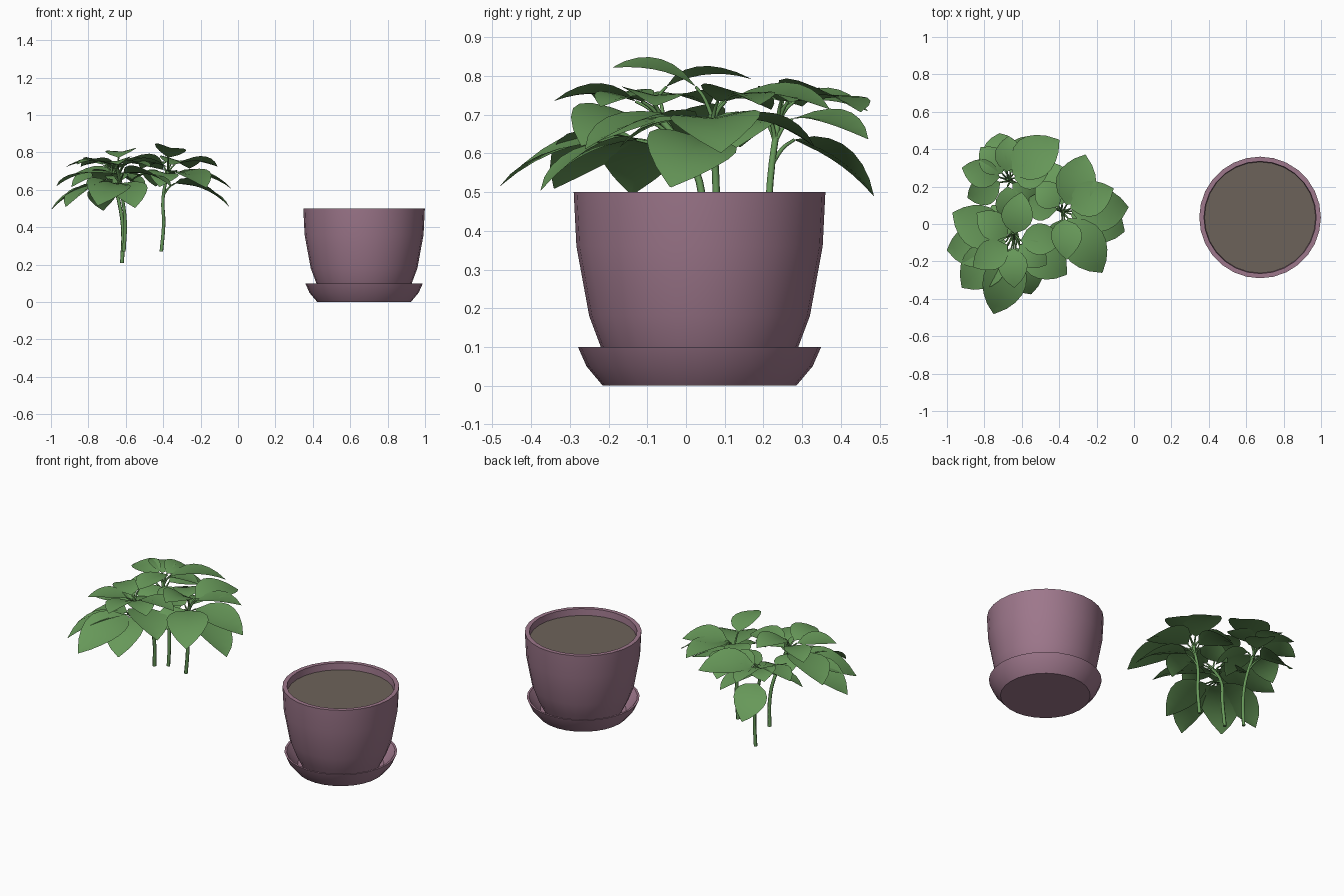
import bpy, bmesh, math, random
from mathutils import Vector

if "Cube" in bpy.data.objects:
    bpy.data.objects.remove(bpy.data.objects["Cube"])

random.seed(4)

def material(name, rgb):
    m = bpy.data.materials.new(name)
    m.diffuse_color = (*rgb, 1)
    m.use_nodes = True
    m.node_tree.nodes["Principled BSDF"].inputs["Base Color"].default_value = m.diffuse_color
    return m

POT = material("mauve_ceramic", (0.34, 0.185, 0.26))
SOIL = material("brown_soil", (0.152, 0.124, 0.102))
GREEN = material("leaf_green", (0.135, 0.315, 0.10))

def finish(bm, name, mat, angle):
    me = bpy.data.meshes.new(name)
    bm.to_mesh(me)
    bm.free()
    ob = bpy.data.objects.new(name, me)
    bpy.context.collection.objects.link(ob)
    me.materials.append(mat)
    bpy.ops.object.select_all(action='DESELECT')
    ob.select_set(True)
    bpy.context.view_layer.objects.active = ob
    bpy.ops.object.shade_smooth_by_angle(angle=math.radians(angle))
    return ob

def lathe(name, profile, mat, n=28):
    """Revolve (radius, z) points around the pot axis."""
    bm = bmesh.new()
    rings = []
    for r, z in profile:
        rings.append([bm.verts.new((0.674 + r * math.cos(math.tau * i / n),
                                    0.035 + r * math.sin(math.tau * i / n), z))
                      for i in range(n if r else 1)])
    for a, b in zip(rings, rings[1:]):
        for i in range(n):
            j = i + 1
            vs = [a[i % len(a)], a[j % len(a)], b[j % len(b)], b[i % len(b)]]
            bm.faces.new(list(dict.fromkeys(vs)))
    bmesh.ops.recalc_face_normals(bm, faces=bm.faces)
    return finish(bm, name, mat, 35)

# Pot, saucer and soil
lathe("pot", [(0, 0.02), (0.215, 0.02), (0.255, 0.1), (0.285, 0.18), (0.318, 0.36),
              (0.325, 0.5), (0.3, 0.5), (0.293, 0.4), (0, 0.4)], POT)
lathe("saucer", [(0, 0), (0.25, 0), (0.292, 0.05), (0.314, 0.1), (0.302, 0.1),
                 (0.24, 0.02), (0, 0.02)], POT)
lathe("soil", [(0, 0.43), (0.295, 0.43), (0.297, 0.46), (0, 0.46)], SOIL)

def tube(name, points, r0, r1):
    """Tapered stalk along a smooth path."""
    cu = bpy.data.curves.new(name, 'CURVE')
    cu.dimensions = '3D'
    cu.bevel_depth = 1
    cu.bevel_resolution = 1
    cu.resolution_u = 4
    cu.use_fill_caps = True
    sp = cu.splines.new('BEZIER')
    last = len(points) - 1
    sp.bezier_points.add(last)
    for i, (bp, p) in enumerate(zip(sp.bezier_points, points)):
        bp.co = p
        bp.handle_left_type = bp.handle_right_type = 'AUTO'
        bp.radius = r0 + (r1 - r0) * i / last
    cu.materials.append(GREEN)
    bpy.context.collection.objects.link(bpy.data.objects.new(name, cu))

def leaf(bm, base, tip):
    """Arched pointed blade, slightly folded along the midrib."""
    d = tip - base
    half = min(0.115, max(0.075, 0.37 * d.length))
    side = Vector((-d.y, d.x, 0)).normalized()
    side.z = random.uniform(-0.25, 0.25)
    up = d.cross(side).normalized()
    rows = []
    for i in range(8):
        t = i / 7
        w = half * (0.02 + math.sin(math.pi * t ** 0.85) ** 0.8)
        mid = base + d * t + up * (0.4 * d.length * t * (1 - t))
        rows.append([bm.verts.new(mid + side * (k * w) + up * (0.16 * w * abs(k)))
                     for k in (-1, 0, 1)])
    for a, b in zip(rows, rows[1:]):
        for k in (0, 1):
            bm.faces.new((a[k], b[k], b[k + 1], a[k + 1]))

# Height of the leaf tips in each tier, lowest first
TIERS = (0.50, 0.62, 0.72, 0.805)

def plant(name, foot, top, tiers):
    """A curved stem with tiers of leaves; each leaf is given by its tip (x, y)."""
    foot, top = Vector(foot), Vector(top)
    # Stem starts upright, then leans out to the crown
    path = [foot.lerp(top, t) for t in (0, 0.35, 0.65, 1)]
    for p, f in zip(path, (0, 0.08, 0.25, 1)):
        p.xy = foot.xy.lerp(top.xy, f)
    path[1].x += 0.01
    tube(name + "_stem", path, 0.0105, 0.009)
    bm = bmesh.new()
    count = 0
    for z, tips in zip(TIERS, tiers):
        for x, y in tips:
            tip = Vector((x, y, z + random.uniform(-0.02, 0.02)))
            flat = Vector((x - top.x, y - top.y, 0))
            base = top + flat.normalized() * min(0.04, flat.length * 0.2)
            base.z = 0.635 + 0.45 * (z - 0.5)
            leaf(bm, base, tip)
            # Leaf stalk leaving the stem below the blade
            start = path[2].lerp(top, min(1, max(0.1, (base.z - 0.06 - path[2].z) / (top.z - path[2].z))))
            bend = (start + base) / 2 + Vector((0, 0, 0.01))
            tube(f"{name}_leaf_stalk_{count}", [start, bend, base], 0.006, 0.004)
            count += 1
    finish(bm, name + "_leaves", GREEN, 45)

plant("back_plant", (-0.62, 0.21, 0.21), (-0.68, 0.24, 0.7), [
    [(-0.72, 0.485)],
    [(-0.89, 0.14), (-0.5, 0.11), (-0.56, 0.47), (-0.66, 0.01)],
    [(-0.92, 0.3), (-0.4, 0.45), (-0.67, 0.47), (-0.82, 0.41), (-0.46, 0.27)],
    []])
plant("front_plant", (-0.61, 0.06, 0.27), (-0.645, -0.09, 0.72), [
    [(-1, -0.14), (-0.92, -0.34), (-0.75, -0.48), (-0.55, -0.375)],
    [(-0.97, 0.06), (-0.36, -0.27), (-0.76, 0.1)],
    [(-0.38, -0.08), (-0.86, -0.23), (-0.64, -0.34), (-0.47, -0.22), (-0.84, 0.06)],
    [(-0.6, 0.17)]])
plant("right_plant", (-0.41, 0.08, 0.27), (-0.375, 0.065, 0.7), [
    [(-0.05, -0.04)],
    [(-0.03, 0.09), (-0.17, -0.26), (-0.44, 0.33), (-0.58, 0.12), (-0.42, -0.17)],
    [(-0.11, 0.19), (-0.26, 0.37), (-0.52, 0.22)],
    [(-0.36, -0.19)]])
